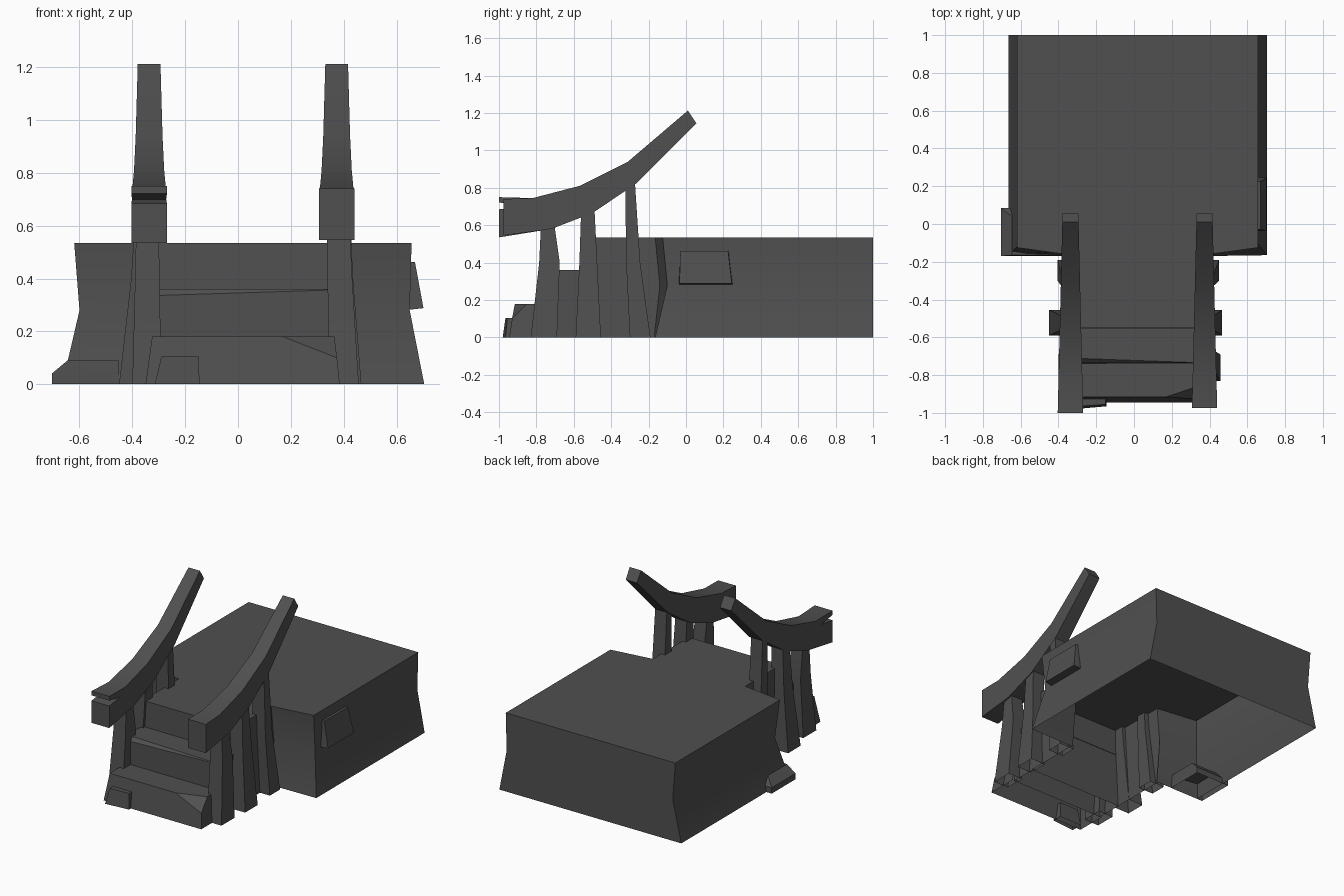
import bpy
import math

if "Cube" in bpy.data.objects:
    bpy.data.objects.remove(bpy.data.objects["Cube"])

# Dark stone
stone = bpy.data.materials.new("dark_stone")
stone.diffuse_color = (.08, .08, .08, 1)
stone.use_nodes = True
stone.node_tree.nodes["Principled BSDF"].inputs["Base Color"].default_value = stone.diffuse_color


def make(name, verts, faces):
    mesh = bpy.data.meshes.new(name)
    mesh.from_pydata(verts, [], faces)
    mesh.update()
    mesh.materials.append(stone)
    # Soft bends, crisp corners
    mesh.shade_smooth()
    mesh.set_sharp_from_angle(angle=math.radians(35))
    obj = bpy.data.objects.new(name, mesh)
    bpy.context.collection.objects.link(obj)
    return obj


def shell(name, rings, skip=()):
    """Open-bottomed loft through counter-clockwise rings, capped at the top."""
    n = len(rings[0])
    verts = [p for ring in rings for p in ring]
    faces = []
    for r in range(len(rings) - 1):
        for i in range(n):
            if i not in skip:
                j = (i + 1) % n
                faces.append((r * n + i, r * n + j, (r + 1) * n + j, (r + 1) * n + i))
    faces.append([(len(rings) - 1) * n + i for i in range(n)])
    return make(name, verts, faces)


def rect(x0, x1, y0, y1, z):
    return [(x0, y0, z), (x1, y0, z), (x1, y1, z), (x0, y1, z)]


# Main platform: pinched waist, open where the stair block joins
def platform_ring(z, xl, xr, corner_y, inner_y):
    return [(xl, corner_y, z), (-.33, inner_y, z), (.365, inner_y, z),
            (xr, corner_y, z), (xr, 1, z), (xl, 1, z)]


shell("platform", [platform_ring(0, -.665, .705, -.165, -.17),
                   platform_ring(.28, -.60, .65, -.10, -.14),
                   platform_ring(.535, -.62, .657, -.125, -.165)], skip=(1,))

# Stairs: top landing, middle step with a worn edge, lower step
shell("stair_landing", [rect(-.34, .375, -.56, -.17, 0),
                        rect(-.335, .37, -.555, -.14, .28),
                        rect(-.33, .365, -.55, -.165, .535)], skip=(2,))
shell("middle_step", [rect(-.34, .37, -.74, -.56, 0),
                      [(-.335, -.735, .335), (.365, -.736, .357),
                       (.365, -.55, .357), (-.335, -.55, .335)],
                      [(-.335, -.71, .36), (.365, -.735, .36),
                       (.365, -.55, .36), (-.335, -.55, .36)]], skip=(2,))
# Lower step has its front right corner chipped off
make("lower_step",
     [(-.35, -.945, 0), (.385, -.945, 0), (.385, -.735, 0), (-.35, -.735, 0),
      (-.325, -.915, .18), (.17, -.915, .18), (.375, -.93, .10),
      (.365, -.85, .18), (.365, -.735, .18), (-.325, -.735, .18)],
     [(0, 1, 6), (0, 6, 5), (0, 5, 4), (1, 2, 8), (1, 8, 7), (1, 7, 6),
      (5, 6, 7), (4, 5, 7, 8, 9), (3, 0, 4, 9)])

# Loose stone blocks: in front of the stairs, at the left corner, on the right wall
shell("front_block", [[(-.315, -.98, 0), (-.145, -.965, 0),
                       (-.145, -.90, 0), (-.315, -.90, 0)],
                      [(-.29, -.965, .105), (-.15, -.955, .105),
                       (-.15, -.90, .105), (-.29, -.90, .105)]])
shell("corner_block", [rect(-.705, -.45, -.17, .085, 0),
                       rect(-.705, -.45, -.17, .085, .04),
                       rect(-.645, -.45, -.165, .04, .09)])
shell("wall_block", [[(.63, -.04, .28), (.63, .25, .28), (.63, .23, .465), (.63, -.03, .465)],
                     [(.702, -.035, .288), (.702, .245, .288),
                      (.67, .225, .462), (.67, -.03, .462)]])

# Posts under the rails: (bottom, waist, top) y ranges, then top height
posts = {"front_post": ((-.83, -.69), (-.785, -.675), (-.775, -.705), .61),
         "middle_post": ((-.59, -.455), (-.57, -.475), (-.56, -.49), .70),
         "rear_post": ((-.30, -.19), (-.32, -.245), (-.325, -.275), .86)}
outer = {"right": (.457, .467, .45), "left": (.40, .45, .405)}
for side, s, top_in, top_out in (("right", 1, .335, .422), ("left", -1, .30, .385)):
    for (name, (b, m, t, h)), out in zip(posts.items(), outer[side]):
        inn = out - .11
        rings = []
        for (y0, y1), z, f in ((b, 0, 0), (m, .40, .7), (t, h, 1)):
            xs = sorted((s * (inn + (top_in - inn) * f), s * (out + (top_out - out) * f)))
            rings.append(rect(*xs, y0, y1, z))
        shell(f"{name}_{side}", rings)

# Curved rails: side profile extruded with a taper toward the rear tip
curve = [(-.72, .58), (-.50, .665), (-.27, .82), (.055, 1.145),
         (.01, 1.213), (-.31, .94), (-.57, .81), (-.82, .745)]
plain_end = [(-.975, .74), (-.975, .545)]
split_end = [(-1, .75), (-1, .722), (-.88, .70), (-1, .685), (-1, .535)]


def rail(name, profile, cx):
    n = len(profile)
    verts = []
    for s in (-1, 1):
        for y, z in profile:
            half = .0425 + .025 * (.03 - y) / 1.03
            verts.append((cx + s * half, y, z))
    faces = [list(range(n))[::-1], [n + i for i in range(n)]]
    faces += [(i, (i + 1) % n, n + (i + 1) % n, n + i) for i in range(n)]
    make(name, verts, faces)


rail("rail_right", curve + plain_end, .3735)
rail("rail_left", curve + split_end, -.3365)
